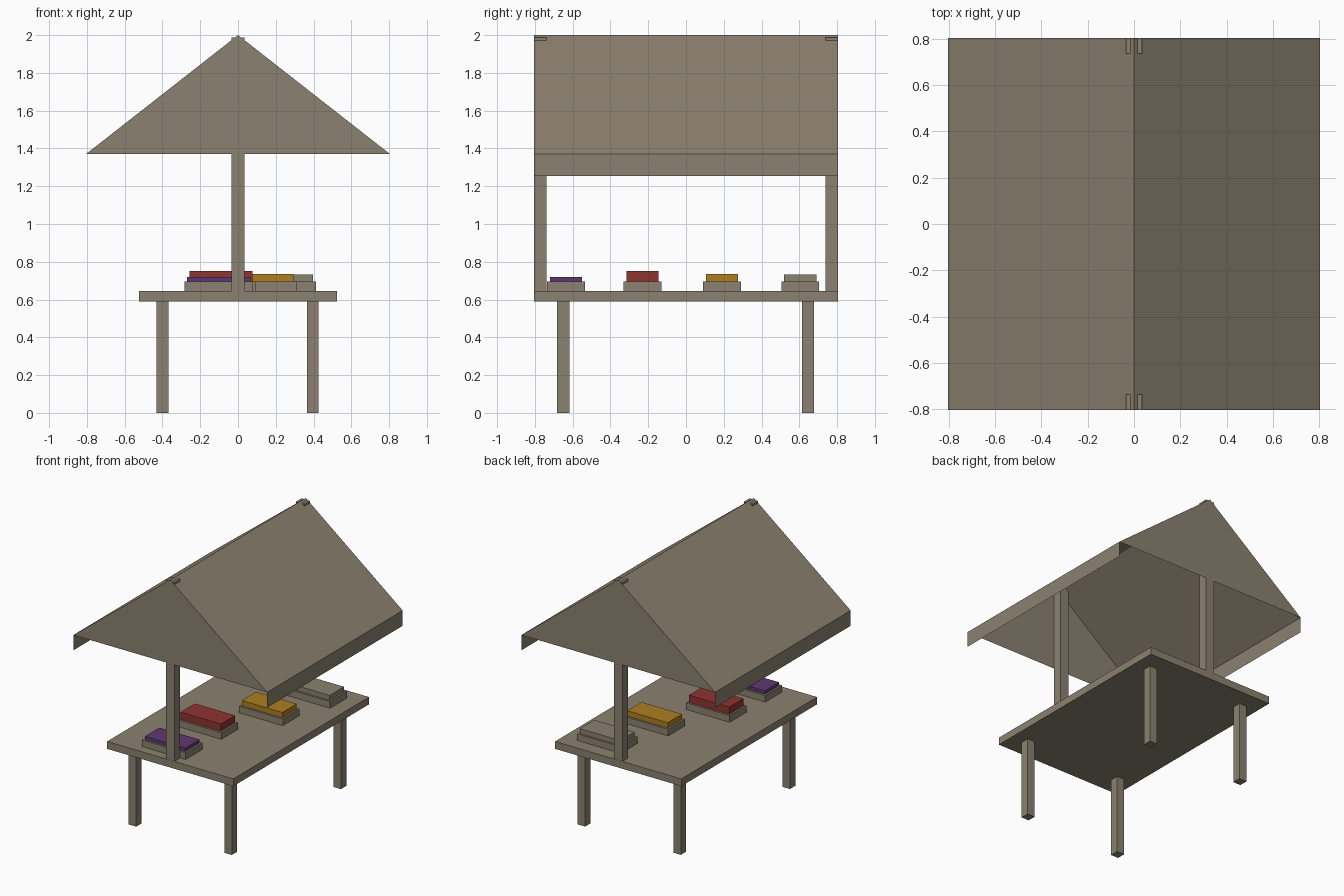
import bpy
import bmesh

cube = bpy.data.objects.get("Cube")
if cube:
    bpy.data.objects.remove(cube, do_unlink=True)


def material(name, rgb):
    m = bpy.data.materials.new(name)
    m.use_nodes = True
    m.diffuse_color = (*rgb, 1)
    m.node_tree.nodes["Principled BSDF"].inputs["Base Color"].default_value = (*rgb, 1)
    return m


wood = material("weathered wood", (0.26, 0.22, 0.16))
red = material("red", (0.27, 0.035, 0.03))
yellow = material("mustard yellow", (0.42, 0.21, 0.015))
purple = material("purple", (0.11, 0.04, 0.17))


def finish(name, bm, mat):
    mesh = bpy.data.meshes.new(name)
    bm.to_mesh(mesh)
    bm.free()
    mesh.materials.append(mat)
    obj = bpy.data.objects.new(name, mesh)
    bpy.context.collection.objects.link(obj)
    return obj


def box(name, x, y, z, mat=wood):
    """Box from (low, high) ranges on each axis."""
    bm = bmesh.new()
    bmesh.ops.create_cube(bm, size=1)
    for v in bm.verts:
        v.co = [r[0] if c < 0 else r[1] for c, r in zip(v.co, (x, y, z))]
    return finish(name, bm, mat)


HALF = 0.805
TABLE_TOP = 0.645

# Table top and legs
box("table_top", (-0.525, 0.525), (-HALF, HALF), (0.59, TABLE_TOP))
for side, x in (("right", -0.4), ("left", 0.395)):
    for end, y in (("front", -0.65), ("back", 0.645)):
        box(f"{end}_{side}_leg", (x - 0.031, x + 0.031), (y - 0.032, y + 0.032), (0, 0.59))

# Roof posts, just breaking through the ridge
for end, s in (("front", -1), ("back", 1)):
    ys = sorted((s * 0.738, s * (HALF - 0.001)))
    box(f"{end}_post", (-0.035, 0.035), ys, (TABLE_TOP, 1.988))

# Thin open-bottomed roof: slopes, hanging eave boards and gable ends
bm = bmesh.new()
profile = [(-HALF, 1.255), (-HALF, 1.37), (0, 2.0), (HALF, 1.37), (HALF, 1.255)]
front, back = [[bm.verts.new((x, y, z)) for x, z in profile] for y in (-HALF, HALF)]
for i in range(len(profile) - 1):
    bm.faces.new((front[i], front[i + 1], back[i + 1], back[i]))
bm.faces.new(front[1:4])
bm.faces.new(back[1:4])
bmesh.ops.recalc_face_normals(bm, faces=bm.faces)
if max(bm.faces, key=lambda f: f.calc_center_median().z).normal.z < 0:
    bmesh.ops.reverse_faces(bm, faces=bm.faces)
finish("roof", bm, wood)

# Goods, each resting on a low tray: name, centre x, centre y, top height, colour
goods = [
    ("purple", -0.102, -0.635, 0.72, purple),
    ("red", -0.09, -0.23, 0.75, red),
    ("yellow", 0.127, 0.19, 0.735, yellow),
    ("plain", 0.23, 0.605, 0.732, wood),
]
for name, x, y, top, mat in goods:
    box(f"{name}_tray", (x - 0.182, x + 0.182), (y - 0.1, y + 0.1), (TABLE_TOP, 0.695))
    box(f"{name}_block", (x - 0.168, x + 0.168), (y - 0.085, y + 0.085), (0.695, top), mat)
